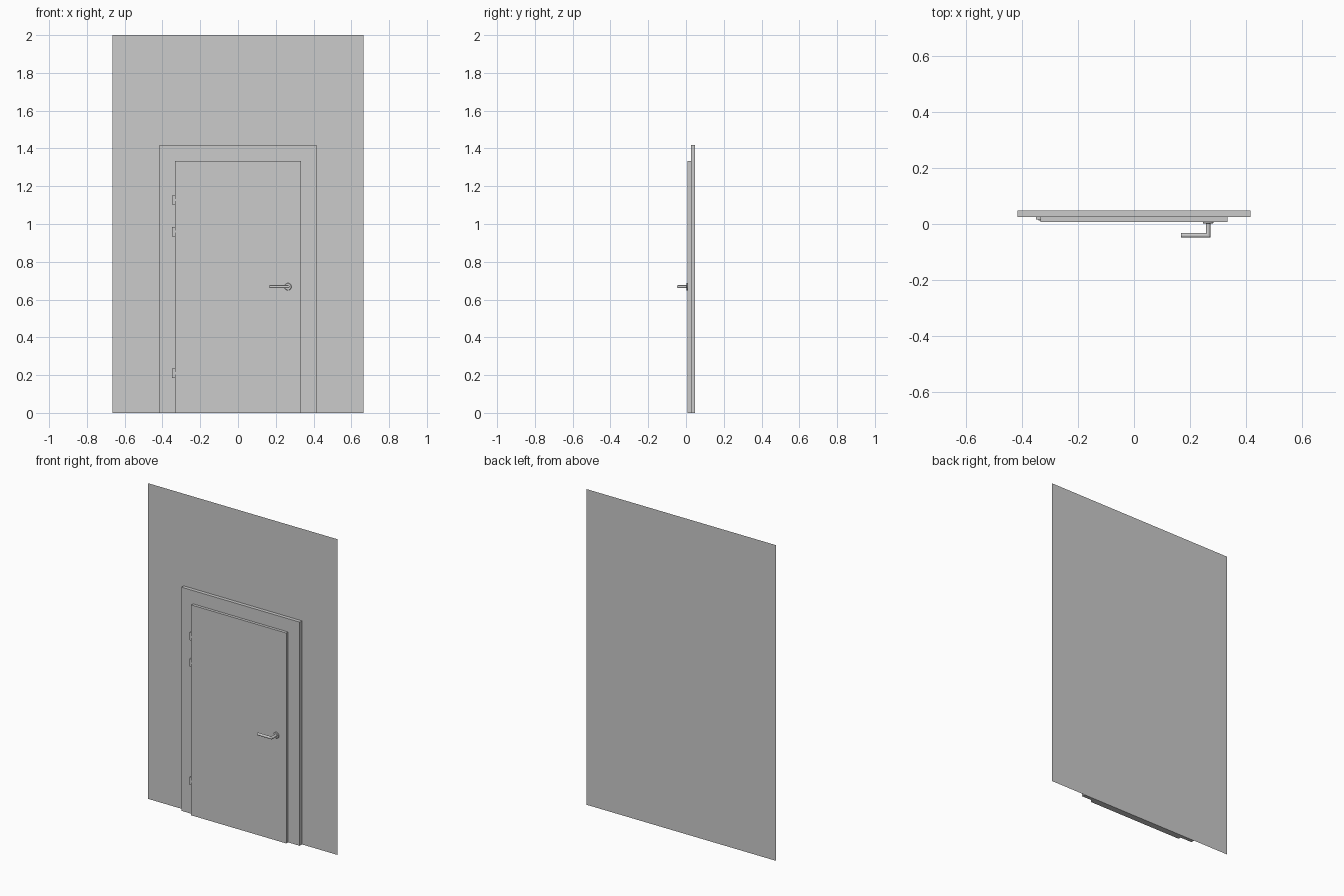
import bpy, bmesh, math

if "Cube" in bpy.data.objects:
    bpy.data.objects.remove(bpy.data.objects["Cube"])

BACK = 0.0485      # wall plane
FRAME_Y = 0.0255   # front of frame
DOOR_Y = 0.0075    # front of door leaf


def finish(name, bm, smooth=False):
    bmesh.ops.recalc_face_normals(bm, faces=bm.faces)
    me = bpy.data.meshes.new(name)
    bm.to_mesh(me)
    bm.free()
    ob = bpy.data.objects.new(name, me)
    bpy.context.collection.objects.link(ob)
    if smooth:
        bpy.ops.object.select_all(action='DESELECT')
        ob.select_set(True)
        bpy.context.view_layer.objects.active = ob
        bpy.ops.object.shade_smooth_by_angle(angle=math.radians(35))
    return ob


def prism(name, outline, y0, y1):
    """Extrude an x-z outline from y0 to y1."""
    bm = bmesh.new()
    face = bm.faces.new([bm.verts.new((x, y0, z)) for x, z in outline])
    if y1 != y0:
        ext = bmesh.ops.extrude_face_region(bm, geom=[face])
        for v in ext['geom']:
            if isinstance(v, bmesh.types.BMVert):
                v.co.y = y1
    return finish(name, bm)


def rect(x0, x1, z0, z1):
    return [(x0, z0), (x1, z0), (x1, z1), (x0, z1)]


def loft(name, rings):
    """Skin closed rings of equal length and cap both ends."""
    bm = bmesh.new()
    loops = [[bm.verts.new(p) for p in ring] for ring in rings]
    n = len(loops[0])
    for a, b in zip(loops, loops[1:]):
        for i in range(n):
            j = (i + 1) % n
            bm.faces.new((a[i], a[j], b[j], b[i]))
    bm.faces.new(loops[0])
    bm.faces.new(loops[-1])
    return finish(name, bm, smooth=True)


# Wall: a single sheet facing the front
prism("wall", rect(-0.665, 0.665, 0, 2), BACK, BACK)

# Frame: inverted U around the leaf
prism("door_frame", [(-0.415, 0), (-0.333, 0), (-0.333, 1.333), (0.333, 1.333),
                     (0.333, 0), (0.415, 0), (0.415, 1.417), (-0.415, 1.417)],
      FRAME_Y, BACK - 0.0005)

# Door leaf
prism("door_leaf", rect(-0.333, 0.333, 0, 1.333), DOOR_Y, BACK - 0.0005)

# Hinges: bracket with a recessed middle and a small pin
for i, z in enumerate((0.21, 0.96, 1.127), 1):
    prism(f"hinge_{i}", [(-0.350, z - 0.025), (-0.333, z - 0.025),
                         (-0.333, z + 0.025), (-0.350, z + 0.025)], 0.0165, FRAME_Y)
    prism(f"hinge_pin_{i}", rect(-0.340, -0.333, z - 0.006, z + 0.006), 0.0125, 0.0165)

# Handle: round rosette, and a stem mitred into a lever
HX, HZ, R, N = 0.264, 0.668, 0.008, 24
angles = [2 * math.pi * i / N for i in range(N)]


def disc(r, y):
    return [(HX + r * math.cos(a), y, HZ + r * math.sin(a)) for a in angles]


loft("handle_rosette", [disc(0.019, DOOR_Y), disc(0.019, 0.004), disc(0.017, 0.002)])
lever_y = -BACK + R
corner = [(HX + R * math.cos(a), lever_y - R * math.cos(a), HZ + R * math.sin(a)) for a in angles]
tip = [(0.167, y, z) for _, y, z in corner]
loft("handle_lever", [disc(R, 0.003), corner, tip])
